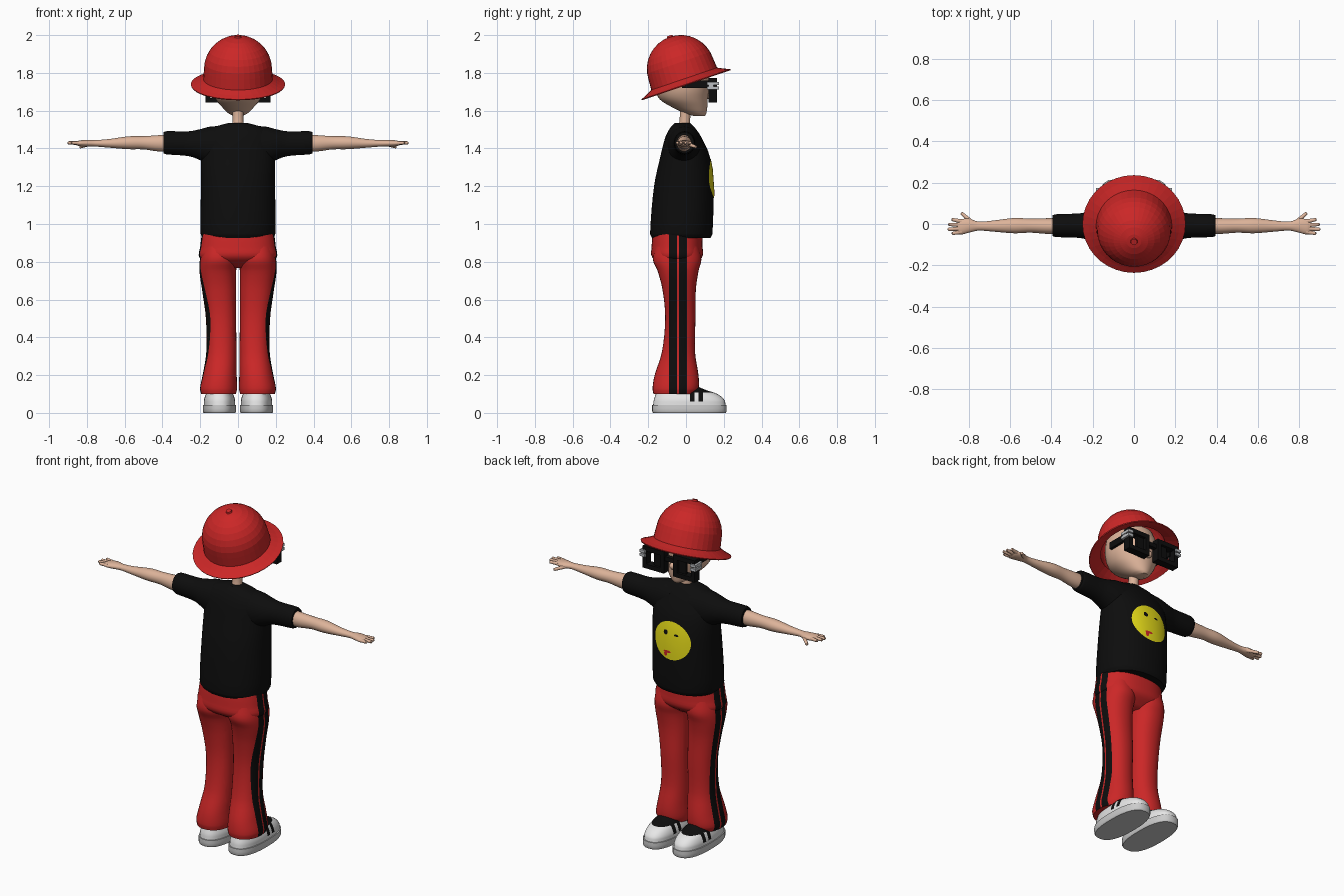
import bpy, bmesh, math
from mathutils import Vector, Matrix

if "Cube" in bpy.data.objects:
    bpy.data.objects.remove(bpy.data.objects["Cube"])


def material(name, r, g, b):
    m = bpy.data.materials.new(name)
    m.use_nodes = True
    m.diffuse_color = (r, g, b, 1)
    bsdf = m.node_tree.nodes["Principled BSDF"]
    bsdf.inputs["Base Color"].default_value = (r, g, b, 1)
    bsdf.inputs["Roughness"].default_value = 0.8
    return m


RED = material("red cloth", 0.6, 0.02, 0.02)
BLACK = material("black", 0.004, 0.004, 0.004)
SKIN = material("skin", 0.72, 0.45, 0.32)
WHITE = material("white leather", 0.85, 0.85, 0.85)
SOLE = material("pale grey rubber", 0.6, 0.6, 0.6)
YELLOW = material("yellow", 0.8, 0.72, 0.01)
SILVER = material("silver", 0.5, 0.52, 0.54)


def finish(name, bm, mats, smooth=True):
    bmesh.ops.recalc_face_normals(bm, faces=bm.faces)
    me = bpy.data.meshes.new(name)
    bm.to_mesh(me)
    bm.free()
    for m in mats:
        me.materials.append(m)
    ob = bpy.data.objects.new(name, me)
    bpy.context.collection.objects.link(ob)
    if smooth:
        bpy.ops.object.select_all(action="DESELECT")
        ob.select_set(True)
        bpy.context.view_layer.objects.active = ob
        bpy.ops.object.shade_smooth_by_angle(angle=math.radians(40))
    return ob


def at(keys, t):
    """Smooth ring (c1, c2, r1, r2) at station t."""
    i = max(k for k in range(len(keys) - 1) if keys[k][0] <= t or k == 0)
    a, b = keys[i], keys[i + 1]
    p, q = keys[max(i - 1, 0)], keys[min(i + 2, len(keys) - 1)]
    h = b[0] - a[0]
    u = (t - a[0]) / h
    out = []
    for j in range(1, 5):
        m0 = (b[j] - p[j]) / (b[0] - p[0]) * h
        m1 = (q[j] - a[j]) / (q[0] - a[0]) * h
        out.append((2*u**3 - 3*u*u + 1) * a[j] + (u**3 - 2*u*u + u) * m0
                   + (3*u*u - 2*u**3) * b[j] + (u**3 - u*u) * m1)
    return out


def power(v, e):
    return math.copysign(abs(v) ** e, v)


def loft(bm, axis, keys, p=2.0, n=32, steps=4, side=1):
    """Skin of superellipse rings along z or x; side=-1 mirrors it."""
    ts = [a[0] + (b[0] - a[0]) * s / steps for a, b in zip(keys, keys[1:]) for s in range(steps)]
    rings = []
    for t in ts + [keys[-1][0]]:
        c1, c2, r1, r2 = at(keys, t)
        ring = []
        for k in range(n):
            w = math.tau * k / n
            u = c1 + r1 * power(math.cos(w), 2 / p)
            v = c2 + r2 * power(math.sin(w), 2 / p)
            ring.append(bm.verts.new((side * u, v, t) if axis == "z" else (side * t, u, v)))
        rings.append(ring)
    for a, b in zip(rings, rings[1:]):
        for k in range(n):
            bm.faces.new((a[k], a[(k + 1) % n], b[(k + 1) % n], b[k]))
    bm.faces.new(rings[0])
    bm.faces.new(rings[-1])


def cut(bm, axis, values):
    for v in values:
        co = Vector([v if i == axis else 0 for i in range(3)])
        no = Vector([1 if i == axis else 0 for i in range(3)])
        bmesh.ops.bisect_plane(bm, geom=bm.verts[:] + bm.edges[:] + bm.faces[:],
                               plane_co=co, plane_no=no)


def boxes(name, mat, spans):
    """Boxes given as (x0, x1, y0, y1, z0, z1)."""
    bm = bmesh.new()
    for x0, x1, y0, y1, z0, z1 in spans:
        mid = Vector((x0 + x1, y0 + y1, z0 + z1)) / 2
        mtx = Matrix.Translation(mid) @ Matrix.Diagonal((x1 - x0, y1 - y0, z1 - z0, 1))
        bmesh.ops.create_cube(bm, size=1, matrix=mtx)
    return finish(name, bm, [mat], False)


# Shirt with sleeves
TORSO = [(0.925, 0, -0.025, 0.185, 0.155), (0.95, 0, -0.025, 0.198, 0.165),
         (1.2, 0, -0.012, 0.196, 0.157), (1.36, 0, -0.005, 0.195, 0.13),
         (1.46, 0, -0.014, 0.185, 0.095), (1.51, 0, -0.018, 0.135, 0.065),
         (1.535, 0, -0.018, 0.05, 0.04)]
TORSO_P = 2.2
bm = bmesh.new()
loft(bm, "z", TORSO, TORSO_P, 48)
sleeve = [(0.06, -0.01, 1.42, 0.095, 0.1), (0.15, -0.01, 1.415, 0.085, 0.1),
          (0.2, -0.01, 1.42, 0.075, 0.082), (0.26, -0.008, 1.425, 0.06, 0.066),
          (0.38, -0.008, 1.43, 0.055, 0.061), (0.395, -0.008, 1.43, 0.05, 0.055)]
for s in (1, -1):
    loft(bm, "x", sleeve, side=s)
finish("shirt", bm, [BLACK])


# Face print on the chest, laid on the cloth
def print_disc(name, mat, cx, cz, rx, rz, lift, n=32, rows=6):
    bm = bmesh.new()

    def vert(x, z):
        _, cy, a, b = at(TORSO, z)
        y = cy + b * (1 - abs(x / a) ** TORSO_P) ** (1 / TORSO_P)
        return bm.verts.new((x, y + lift, z))
    centre = vert(cx, cz)
    prev = None
    for r in range(1, rows + 1):
        ring = [vert(cx + rx * r / rows * math.cos(math.tau * k / n),
                     cz + rz * r / rows * math.sin(math.tau * k / n)) for k in range(n)]
        for k in range(n):
            j = (k + 1) % n
            bm.faces.new((prev[k], prev[j], ring[j], ring[k]) if prev else (centre, ring[j], ring[k]))
        prev = ring
    ob = finish(name, bm, [mat])
    if ob.data.polygons[0].normal.y < 0:
        ob.data.flip_normals()


print_disc("print_face", YELLOW, 0, 1.24, 0.118, 0.11, 0.003)
print_disc("print_round_eye", BLACK, 0.035, 1.285, 0.014, 0.014, 0.005, 16, 2)
print_disc("print_small_eye", BLACK, -0.035, 1.28, 0.014, 0.006, 0.005, 16, 2)
print_disc("print_mouth", RED, 0.02, 1.175, 0.024, 0.007, 0.005, 16, 2)
print_disc("print_tongue", RED, 0.03, 1.162, 0.01, 0.015, 0.005, 16, 2)

# Trousers: hips and legs, cut along the side stripes
hips = [(0.768, 0, -0.04, 0.13, 0.06), (0.82, 0, -0.047, 0.203, 0.13),
        (0.88, 0, -0.047, 0.2, 0.135), (0.96, 0, -0.045, 0.19, 0.13)]
leg = [(0.1, 0.103, -0.06, 0.092, 0.112), (0.13, 0.103, -0.055, 0.098, 0.122),
       (0.2, 0.097, -0.05, 0.09, 0.116), (0.32, 0.088, -0.04, 0.08, 0.088),
       (0.5, 0.09, -0.03, 0.08, 0.08), (0.65, 0.1, -0.036, 0.09, 0.088),
       (0.75, 0.107, -0.042, 0.097, 0.108), (0.81, 0.102, -0.047, 0.1, 0.128),
       (0.88, 0.1, -0.047, 0.09, 0.115)]
bm = bmesh.new()
loft(bm, "z", hips, 2.3, 48)
for s in (1, -1):
    loft(bm, "z", leg, 2.2, 32, side=s)
bmesh.ops.recalc_face_normals(bm, faces=bm.faces)
cut(bm, 1, (-0.09, -0.048, -0.037, 0.004))
bm.normal_update()
for f in bm.faces:
    c = f.calc_center_median()
    outward = f.normal.x * math.copysign(1, c.x) > 0.4
    if outward and (-0.09 < c.y < -0.048 or -0.037 < c.y < 0.004):
        f.material_index = 1
finish("trousers", bm, [RED, BLACK])

# Shoes
sole = [(0.0, 0.098, 0.018, 0.084, 0.192), (0.008, 0.098, 0.018, 0.088, 0.197),
        (0.042, 0.098, 0.018, 0.088, 0.197)]
upper = [(0.042, 0.098, 0.018, 0.083, 0.192), (0.07, 0.098, 0.016, 0.082, 0.186),
         (0.1, 0.098, 0.003, 0.072, 0.163), (0.125, 0.098, -0.03, 0.06, 0.125),
         (0.145, 0.098, -0.045, 0.045, 0.1)]
for s, label in ((1, "left"), (-1, "right")):
    bm = bmesh.new()
    loft(bm, "z", sole, 2.5, steps=2, side=s)
    finish(label + "_sole", bm, [SOLE])
    bm = bmesh.new()
    loft(bm, "z", upper, 2.4, 40, side=s)
    cut(bm, 1, (0.02, 0.045, 0.065, 0.09))
    cut(bm, 2, (0.06, 0.108))
    for f in bm.faces:
        c = f.calc_center_median()
        strap = (0.02 < c.y < 0.045 or 0.065 < c.y < 0.09) and c.z > 0.06
        if strap or (c.y > 0.02 and c.z > 0.108):
            f.material_index = 1
    finish(label + "_shoe", bm, [WHITE, BLACK])

# Arms and hands
arm = [(0.36, -0.01, 1.428, 0.038, 0.045), (0.42, -0.01, 1.427, 0.038, 0.043),
       (0.5, -0.008, 1.43, 0.034, 0.035), (0.58, -0.008, 1.43, 0.037, 0.034),
       (0.68, -0.01, 1.427, 0.027, 0.023), (0.755, -0.01, 1.427, 0.022, 0.017),
       (0.8, -0.008, 1.427, 0.034, 0.018), (0.84, -0.014, 1.427, 0.037, 0.015),
       (0.855, -0.014, 1.427, 0.03, 0.01)]
fingers = [((0.835, 0.012), (0.882, 0.022)), ((0.84, -0.005), (0.897, -0.002)),
           ((0.84, -0.022), (0.9, -0.026)), ((0.835, -0.038), (0.88, -0.046))]
for s, label in ((1, "left"), (-1, "right")):
    bm = bmesh.new()
    loft(bm, "x", arm, n=24, side=s)
    tips = [(a, b, 1.428, 1.43) for a, b in fingers]
    tips.append(((0.785, 0.008), (0.835, 0.052), 1.424, 1.408))
    for (x0, y0), (x1, y1), z0, z1 in tips:
        a, b = Vector((s * x0, y0, z0)), Vector((s * x1, y1, z1))
        turn = (b - a).to_track_quat("Z", "Y").to_matrix().to_4x4()
        bmesh.ops.create_cone(bm, cap_ends=True, segments=10, radius1=0.011, radius2=0.008,
                              depth=(b - a).length, matrix=Matrix.Translation((a + b) / 2) @ turn)
        bmesh.ops.create_uvsphere(bm, u_segments=10, v_segments=6, radius=0.008,
                                  matrix=Matrix.Translation(b - (b - a).normalized() * 0.004))
    finish(label + "_arm", bm, [SKIN])

# Head, nose and neck
head = [(1.572, 0, 0.07, 0.025, 0.03), (1.585, 0, 0.052, 0.05, 0.055),
        (1.62, 0, 0.018, 0.085, 0.095), (1.66, 0, -0.012, 0.118, 0.127),
        (1.71, 0, -0.02, 0.138, 0.142), (1.78, 0, -0.022, 0.142, 0.147),
        (1.86, 0, -0.03, 0.12, 0.125)]
bm = bmesh.new()
loft(bm, "z", head)
loft(bm, "z", [(1.5, 0, -0.01, 0.034, 0.034), (1.55, 0, -0.006, 0.028, 0.028),
               (1.64, 0, -0.002, 0.03, 0.03)], n=20)
bmesh.ops.create_uvsphere(bm, u_segments=16, v_segments=10, radius=0.02,
                          matrix=Matrix.Translation((0, 0.122, 1.68)))
finish("head", bm, [SKIN])

# Square glasses with silver hinges
frame, hinges = [(-0.04, 0.04, 0.13, 0.155, 1.715, 1.74)], []
for s in (1, -1):
    parts = [(0.03, 0.172, 0.12, 0.165, 1.745, 1.772), (0.03, 0.172, 0.12, 0.165, 1.642, 1.668),
             (0.03, 0.055, 0.12, 0.165, 1.65, 1.76), (0.147, 0.172, 0.12, 0.165, 1.65, 1.76),
             (0.06, 0.105, 0.135, 0.15, 1.66, 1.75), (0.14, 0.155, -0.02, 0.13, 1.72, 1.76)]
    frame += [(s * a, s * b, *rest) for a, b, *rest in parts]
    for z in (1.712, 1.735):
        hinges.append((s * 0.15, s * 0.184, 0.11, 0.175, z, z + 0.016))
    hinges.append((s * 0.155, s * 0.18, 0.12, 0.145, 1.712, 1.751))
for spans in (frame, hinges):
    spans[:] = [(min(a, b), max(a, b), *rest) for a, b, *rest in spans]
boxes("glasses_frame", BLACK, frame)
boxes("glasses_hinges", SILVER, hinges)

# Brimmed hat, tilted back
TILT = Matrix.Translation((0, 0, 1.74)) @ Matrix.Rotation(math.radians(18.8), 4, "X")
profile = [(0.25, 0), (0.22, 0.012), (0.184, 0.03), (0.18, 0.085)]
profile += [(0.18 * math.cos(a), 0.085 + 0.18 * math.sin(a))
            for a in (math.pi / 2 * k / 8 for k in range(1, 8))] + [(0.0, 0.265)]
bm = bmesh.new()
verts = [bm.verts.new((r, 0, h)) for r, h in profile]
edges = [bm.edges.new(pair) for pair in zip(verts, verts[1:])]
bmesh.ops.spin(bm, geom=verts + edges, cent=(0, 0, 0), axis=(0, 0, 1), angle=math.tau, steps=36)
bmesh.ops.remove_doubles(bm, verts=bm.verts, dist=0.0005)
bmesh.ops.transform(bm, matrix=TILT, verts=bm.verts)
hat = finish("hat", bm, [RED], False)
thick = hat.modifiers.new("cloth thickness", "SOLIDIFY")
thick.thickness = 0.006
thick.offset = -1
bm = bmesh.new()
bmesh.ops.create_cone(bm, cap_ends=True, segments=12, radius1=0.02, radius2=0.015, depth=0.016,
                      matrix=TILT @ Matrix.Translation((0, 0, 0.264)))
finish("hat_button", bm, [RED])
